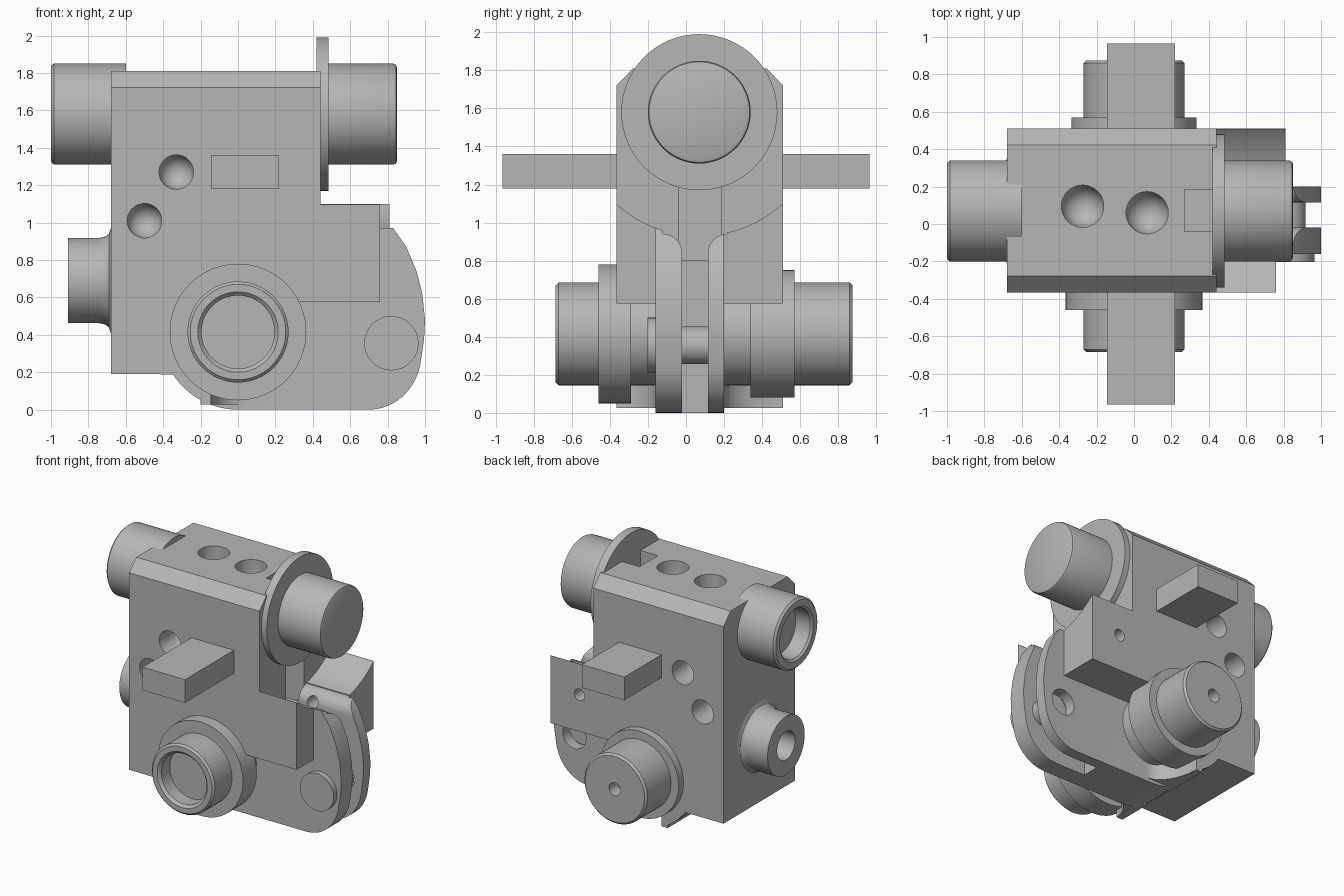
import bpy, bmesh, math
from mathutils import Vector

if "Cube" in bpy.data.objects:
    bpy.data.objects.remove(bpy.data.objects["Cube"])

grey = bpy.data.materials.new("light_grey")
grey.diffuse_color = (0.47, 0.47, 0.47, 1)
grey.use_nodes = True
grey.node_tree.nodes["Principled BSDF"].inputs["Base Color"].default_value = grey.diffuse_color
ORDER = {"x": lambda d, u, v: (d, u, v),   # u,v = y,z
         "y": lambda d, u, v: (u, d, v),   # u,v = x,z
         "z": lambda d, u, v: (u, v, d)}   # u,v = x,y


def finish(name, bm):
    bmesh.ops.recalc_face_normals(bm, faces=bm.faces[:])
    mesh = bpy.data.meshes.new(name)
    bm.to_mesh(mesh)
    bm.free()
    mesh.materials.append(grey)
    ob = bpy.data.objects.new(name, mesh)
    bpy.context.collection.objects.link(ob)
    return ob


def prism(name, axis, pts, a, b):
    """Extrude a flat outline along an axis from a to b."""
    bm = bmesh.new()
    lo = [bm.verts.new(ORDER[axis](a, *p)) for p in pts]
    hi = [bm.verts.new(ORDER[axis](b, *p)) for p in pts]
    bm.faces.new(lo)
    bm.faces.new(hi)
    n = len(pts)
    for i in range(n):
        j = (i + 1) % n
        bm.faces.new((lo[i], lo[j], hi[j], hi[i]))
    return finish(name, bm)


def box(name, x, y, z):
    return prism(name, "z", [(x[0], y[0]), (x[1], y[0]), (x[1], y[1]), (x[0], y[1])], *z)


def lathe(name, axis, centre, profile, n=64):
    """Revolve (radius, distance) points; ends with radius 0 close to a point."""
    bm = bmesh.new()
    rings = []
    for r, d in profile:
        count = n if r > 0 else 1
        rings.append([bm.verts.new(ORDER[axis](
            d, centre[0] + r * math.cos(2 * math.pi * i / n),
            centre[1] + r * math.sin(2 * math.pi * i / n))) for i in range(count)])
    for p, q in zip(rings, rings[1:]):
        for i in range(n):
            j = (i + 1) % n
            loop = [p[i % len(p)], p[j % len(p)], q[j % len(q)], q[i % len(q)]]
            bm.faces.new(list(dict.fromkeys(loop)))
    return finish(name, bm)


def rod(name, axis, centre, r, a, b):
    return lathe(name, axis, centre, [(0, a), (r, a), (r, b), (0, b)])


def arc(cx, cy, rx, ry, a0, a1, n=10):
    return [(cx + rx * math.cos(math.radians(a0 + (a1 - a0) * i / n)),
             cy + ry * math.sin(math.radians(a0 + (a1 - a0) * i / n))) for i in range(n + 1)]


def combine(target, others, operation):
    bpy.context.view_layer.objects.active = target
    for o in others:
        m = target.modifiers.new("join", "BOOLEAN")
        m.operation, m.solver, m.object = operation, "EXACT", o
        bpy.ops.object.modifier_apply(modifier=m.name)
        bpy.data.objects.remove(o)


Y0, Y1, YC = -0.365, 0.51, 0.07      # body sides and middle
AXLE, TOP_AXIS = (0.0, 0.415), (YC, 1.58)

# Main housing with forward shelf
hub = arc(*AXLE, 0.415, 0.415, 213, 249.5)
body = prism("housing", "y", [(-0.68, 0.19)] + hub + [
    (-0.145, 0.575), (0.76, 0.575), (0.76, 1.1), (0.44, 1.1), (0.44, 1.81), (-0.68, 1.81)], Y0, Y1)
# Fork plate, long back shelf and upright fillets
fork = prism("fork", "y", [(-0.25, 0.3)] + arc(*AXLE, 0.415, 0.415, 249.5, 270, 5)
             + arc(0.70, 0.30, 0.28, 0.30, 270, 350)
             + [(0.995, 0.38), (1.0, 0.48), (0.985, 0.62), (0.955, 0.74), (0.90, 0.87),
                (0.83, 0.97), (0.3, 0.97)], -0.16, 0.2)
shelf = box("shelf", (0.7, 0.81), (0.15, Y1), (0.575, 1.1))
front_fillet = prism("fillet", "z", [(-0.2, -0.1), (-0.2, Y0)] +
                     arc(0.055, Y0, 0.2, 0.205, 180, 90) + [(0.055, -0.1)], 0.027, 0.6)
back_fillet = prism("fillet", "z", [(-0.2, 0.15), (-0.2, Y1)] +
                    arc(0.055, Y1, 0.2, 0.31, 180, 270) + [(0.055, 0.15)], 0.027, 0.6)
combine(body, [fork, shelf, front_fillet, back_fillet], "UNION")

# Cuts: top chamfers, round scoop, flared fork slot, upright groove
cuts = [
    prism("cut", "x", [(Y0 - 0.1, 1.62), (Y0 - 0.1, 1.91), (Y0 + 0.185, 1.91)], -0.8, 0.6),
    prism("cut", "x", [(Y1 + 0.1, 1.62), (Y1 + 0.1, 1.91), (Y1 - 0.185, 1.91)], -0.8, 0.6),
    lathe("cut", "x", TOP_AXIS, [(0, 0.44), (0.65, 0.44), (0.65, 1.2), (0, 1.2)], 96),
    prism("cut", "x", [(-0.02, -0.1)] + arc(-0.12, 0.84, 0.1, 0.1, 0, 90, 6) + [(-0.12, 1.15), (0.215, 1.15)]
          + arc(0.215, 0.84, 0.1, 0.1, 90, 180, 6) + [(0.115, -0.1)], 0.4401, 1.2),
    box("cut", (0.27, 0.6), (-0.04, 0.185), (0.98, 1.9)),
    box("cut", (0.27, 0.4402), (-0.04, 0.185), (0.8, 1.0)),
]


def drill(axis, centre, r, start, direction, depth=0.16):
    """Round-bottomed blind hole cutter."""
    prof = [(0, start - 0.1 * direction), (r, start - 0.1 * direction)]
    for i in range(7):
        t = math.pi / 2 * i / 6
        rad = r * math.cos(t) if i < 6 else 0
        prof.append((rad, start + direction * (depth + r * math.sin(t))))
    return lathe("cut", axis, centre, prof, 32)


for c in ((-0.33, 1.27), (-0.5, 1.01)):
    cuts += [drill("y", c, 0.092, Y0, 1), drill("y", c, 0.092, Y1, -1)]
for c in ((-0.275, 0.095), (0.07, 0.06)):
    cuts.append(drill("z", c, 0.113, 1.81, -1))
cuts.append(rod("cut", "y", (0.56, 0.86), 0.045, 0.05, 0.6))
cuts.append(rod("cut", "y", (0.82, 0.355), 0.1, 0.05, 0.3))
combine(body, cuts, "DIFFERENCE")

# Cross bar
box("cross_bar", (-0.145, 0.22), (-0.965, 0.965), (1.18, 1.36))

# Left upper socket, right flange and knob
lathe("left_socket", "x", TOP_AXIS, [(0, -0.6), (0.27, -0.6), (0.27, -0.985), (0.255, -1.0),
                                     (0.205, -1.0), (0.19, -0.985), (0.19, -0.86), (0, -0.86)])
rod("right_flange", "x", TOP_AXIS, 0.41, 0.42, 0.485)
lathe("right_knob", "x", TOP_AXIS, [(0, 0.45), (0.27, 0.45), (0.27, 0.83), (0.264, 0.844),
                                    (0.25, 0.85), (0, 0.85)])

# Left lower boss with flared foot
lathe("left_boss", "x", (YC, 0.69), [(0, -0.66), (0.28, -0.66), (0.28, -0.68), (0.25, -0.69),
                                     (0.235, -0.71), (0.228, -0.74), (0.228, -0.91),
                                     (0.11, -0.91), (0.11, -0.69), (0, -0.69)])

# Front axle: flange and hollow end
rod("front_flange", "y", AXLE, 0.365, -0.46, -0.29)
lathe("front_axle", "y", AXLE, [(0, -0.1), (0.27, -0.1), (0.27, -0.67), (0.255, -0.685), (0.215, -0.685),
                                (0.195, -0.665), (0.195, -0.56), (0, -0.56)])
# Back axle: flange and end with centre hole
rod("back_flange", "y", AXLE, 0.335, 0.34, 0.57)
lathe("back_axle", "y", AXLE, [(0, 0.15), (0.27, 0.15), (0.27, 0.86), (0.255, 0.875), (0.05, 0.875),
                               (0.05, 0.77), (0, 0.77)])

# Fork pin and its head
rod("fork_pin", "y", (0.82, 0.355), 0.098, -0.18, 0.115)
rod("pin_head", "y", (0.82, 0.355), 0.145, -0.203, -0.15)

# Smooth rounds, sharp edges
for ob in bpy.context.scene.objects:
    ob.select_set(True)
    bpy.context.view_layer.objects.active = ob
bpy.ops.object.shade_smooth_by_angle(angle=math.radians(30))
